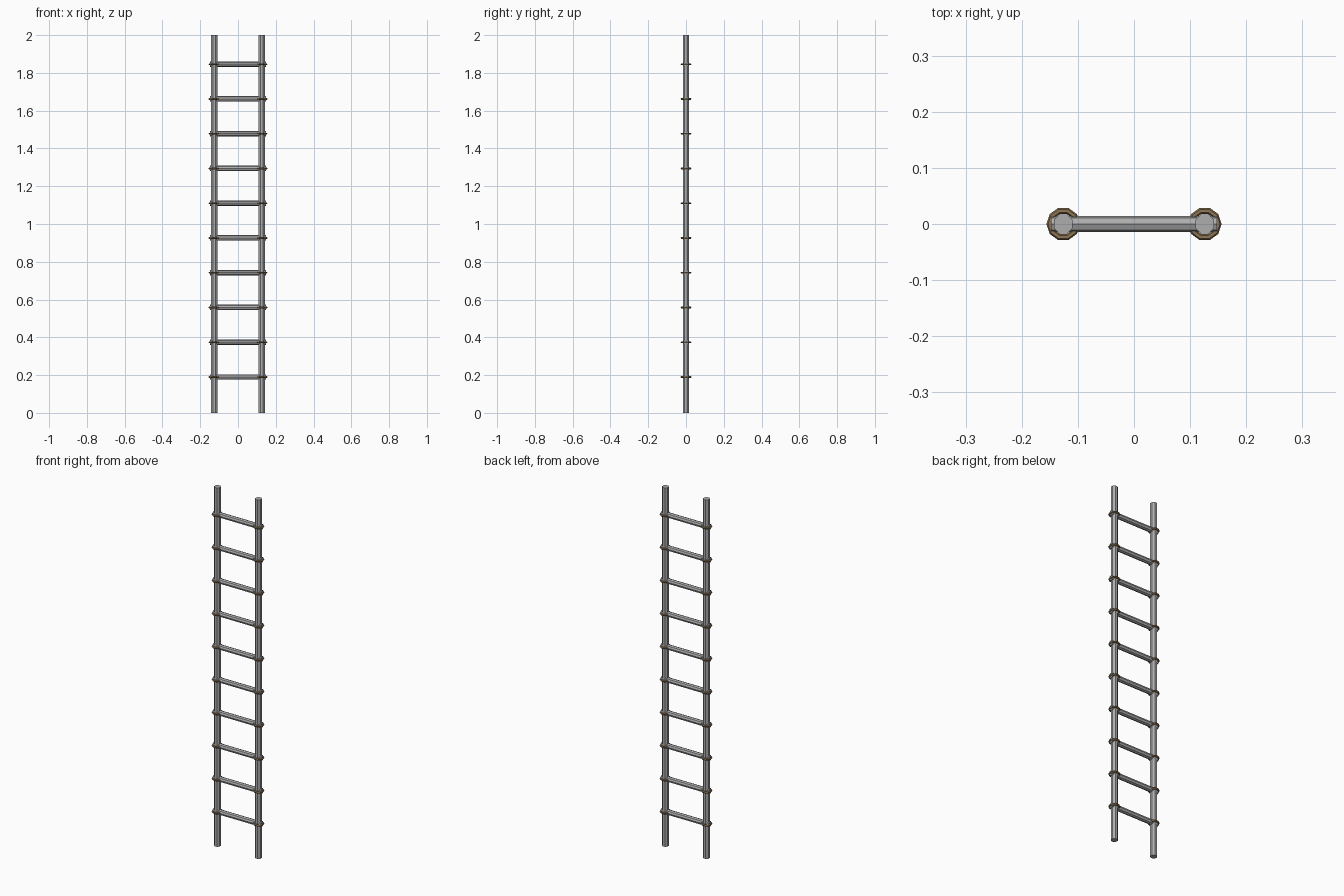
import bpy, math
from math import pi

if "Cube" in bpy.data.objects:
    bpy.data.objects.remove(bpy.data.objects["Cube"])

def material(name, rgb):
    m = bpy.data.materials.new(name)
    m.diffuse_color = (*rgb, 1)
    m.use_nodes = True
    m.node_tree.nodes["Principled BSDF"].inputs["Base Color"].default_value = m.diffuse_color
    return m

grey = material("weathered grey", (0.42, 0.42, 0.42))
brown = material("rope brown", (0.27, 0.18, 0.09))

def finish(name, mat):
    o = bpy.context.object
    o.name = name
    o.data.materials.append(mat)
    return o

RAIL_X = 0.126

# Two upright octagonal rails, flat sides facing front and sides
for side, x in (("left", -RAIL_X), ("right", RAIL_X)):
    bpy.ops.mesh.primitive_cylinder_add(vertices=8, radius=0.0182, depth=2,
                                        location=(x, 0, 1), rotation=(0, 0, pi / 8))
    finish(side + "_rail", grey)

for i in range(10):
    z = 0.19 + 0.184 * i
    # Octagonal rung passing through both rails
    bpy.ops.mesh.primitive_cylinder_add(vertices=8, radius=0.0145, depth=0.296,
                                        location=(0, 0, z), rotation=(0, pi / 2, 0))
    finish(f"rung_{i + 1}", grey)
    # Ten-sided rope loop around each rail
    for side, x in (("left", -RAIL_X), ("right", RAIL_X)):
        bpy.ops.mesh.primitive_torus_add(major_segments=10, minor_segments=6,
                                         major_radius=0.0245, minor_radius=0.0055,
                                         location=(x, 0, z))
        finish(f"{side}_rope_{i + 1}", brown)
